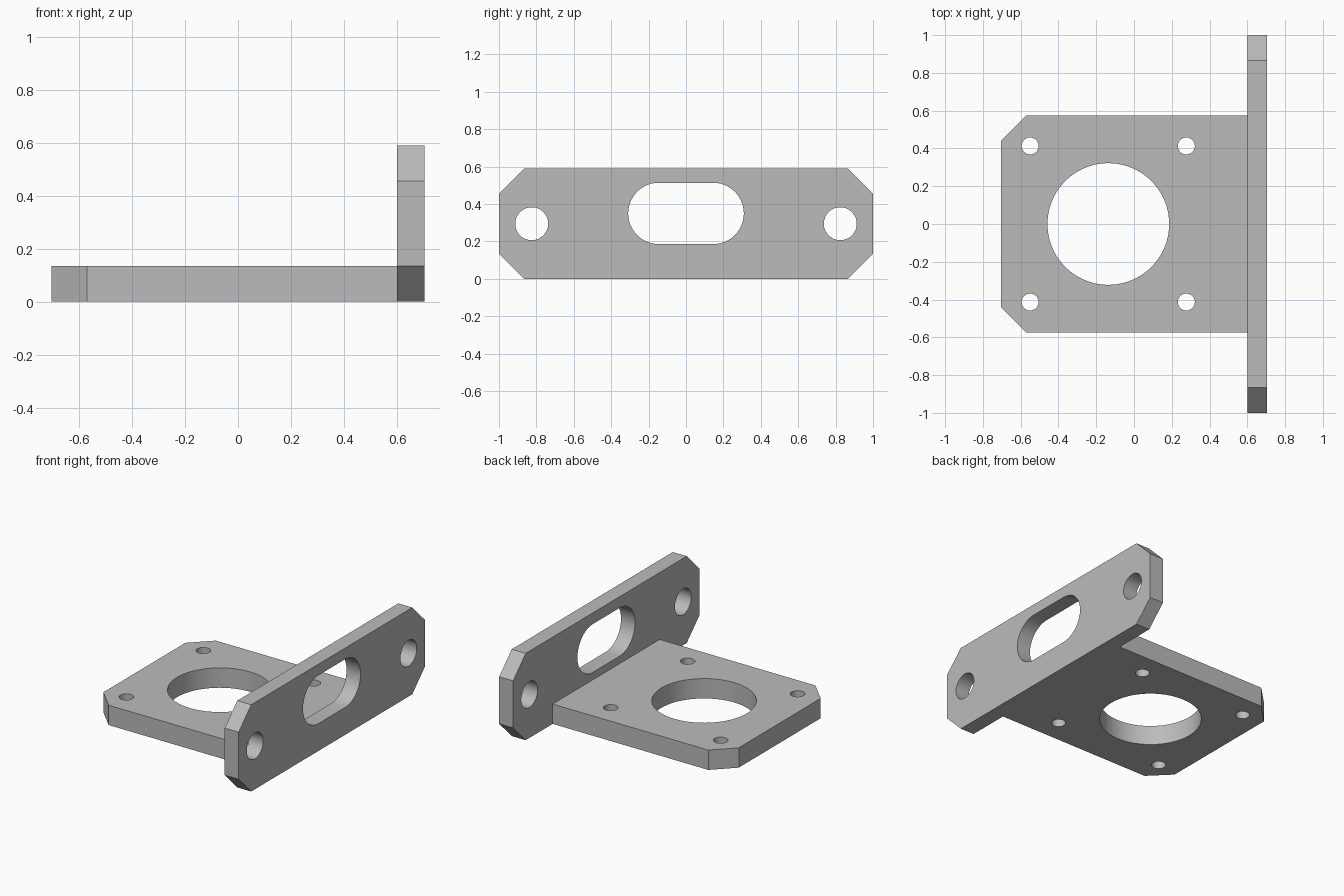
import bpy, bmesh, math
from mathutils import Matrix

if "Cube" in bpy.data.objects:
    bpy.data.objects.remove(bpy.data.objects["Cube"], do_unlink=True)

GREY = (0.5, 0.5, 0.5, 1)
metal = bpy.data.materials.new("plain grey")
metal.use_nodes = True
metal.diffuse_color = GREY
metal.node_tree.nodes["Principled BSDF"].inputs["Base Color"].default_value = GREY


def slot(cx, cy, r, half=0.0, n=64):
    """Round hole, or a slot when half (half the straight length) is above zero."""
    pts = []
    for i in range(n):
        a = 2 * math.pi * (i + 0.5) / n
        pts.append((cx + r * math.cos(a) + math.copysign(half, math.cos(a)),
                    cy + r * math.sin(a)))
    return pts


def plate(name, loops, thickness, matrix):
    """Extrude an outline with holes into a solid plate, centred on its thickness."""
    curve = bpy.data.curves.new(name, "CURVE")
    curve.dimensions = "2D"
    curve.fill_mode = "BOTH"
    curve.extrude = thickness / 2
    for pts in loops:
        spline = curve.splines.new("POLY")
        spline.points.add(len(pts) - 1)
        for p, (x, y) in zip(spline.points, pts):
            p.co = (x, y, 0, 1)
        spline.use_cyclic_u = True
    helper = bpy.data.objects.new(name + " profile", curve)
    bpy.context.collection.objects.link(helper)
    deps = bpy.context.evaluated_depsgraph_get()
    mesh = bpy.data.meshes.new_from_object(helper.evaluated_get(deps))
    bpy.data.objects.remove(helper, do_unlink=True)

    # Weld caps to walls and place the plate
    bm = bmesh.new()
    bm.from_mesh(mesh)
    bmesh.ops.remove_doubles(bm, verts=bm.verts, dist=0.0001)
    bm.transform(matrix)
    bmesh.ops.recalc_face_normals(bm, faces=bm.faces)
    bm.to_mesh(mesh)
    bm.free()
    mesh.materials.clear()
    mesh.materials.append(metal)
    obj = bpy.data.objects.new(name, mesh)
    bpy.context.collection.objects.link(obj)
    bpy.ops.object.select_all(action="DESELECT")
    obj.select_set(True)
    bpy.context.view_layer.objects.active = obj
    bpy.ops.object.shade_smooth_by_angle(angle=math.radians(30))
    return obj


C = 0.135                       # corner cut and base thickness
LEFT, JOIN, RIGHT = -0.705, 0.6, 0.705
W, H = 0.575, 0.59              # base half width, upright plate height

# Base plate: two cut corners, large bore and four screw holes
base = [(JOIN, -W), (JOIN, W), (LEFT + C, W), (LEFT, W - C),
        (LEFT, C - W), (LEFT + C, -W)]
screws = [slot(x, y, 0.045, n=32) for x in (-0.55, 0.277) for y in (-0.413, 0.413)]
plate("base_plate", [base, slot(-0.136, 0, 0.322, n=96)] + screws, C,
      Matrix.Translation((0, 0, C / 2)))

# Upright plate: four cut corners, central slot and two mounting holes
upright = [(1 - C, 0), (1, C), (1, H - C), (1 - C, H),
           (C - 1, H), (-1, H - C), (-1, C), (C - 1, 0)]
mounts = [slot(y, H / 2, 0.088, n=48) for y in (-0.825, 0.825)]
# Profile x, y, z map to world y, z, x
stand = Matrix(((0, 0, 1, 0), (1, 0, 0, 0), (0, 1, 0, 0), (0, 0, 0, 1)))
plate("upright_plate", [upright, slot(0, 0.35, 0.164, 0.145)] + mounts, RIGHT - JOIN,
      Matrix.Translation(((RIGHT + JOIN) / 2, 0, 0)) @ stand)
